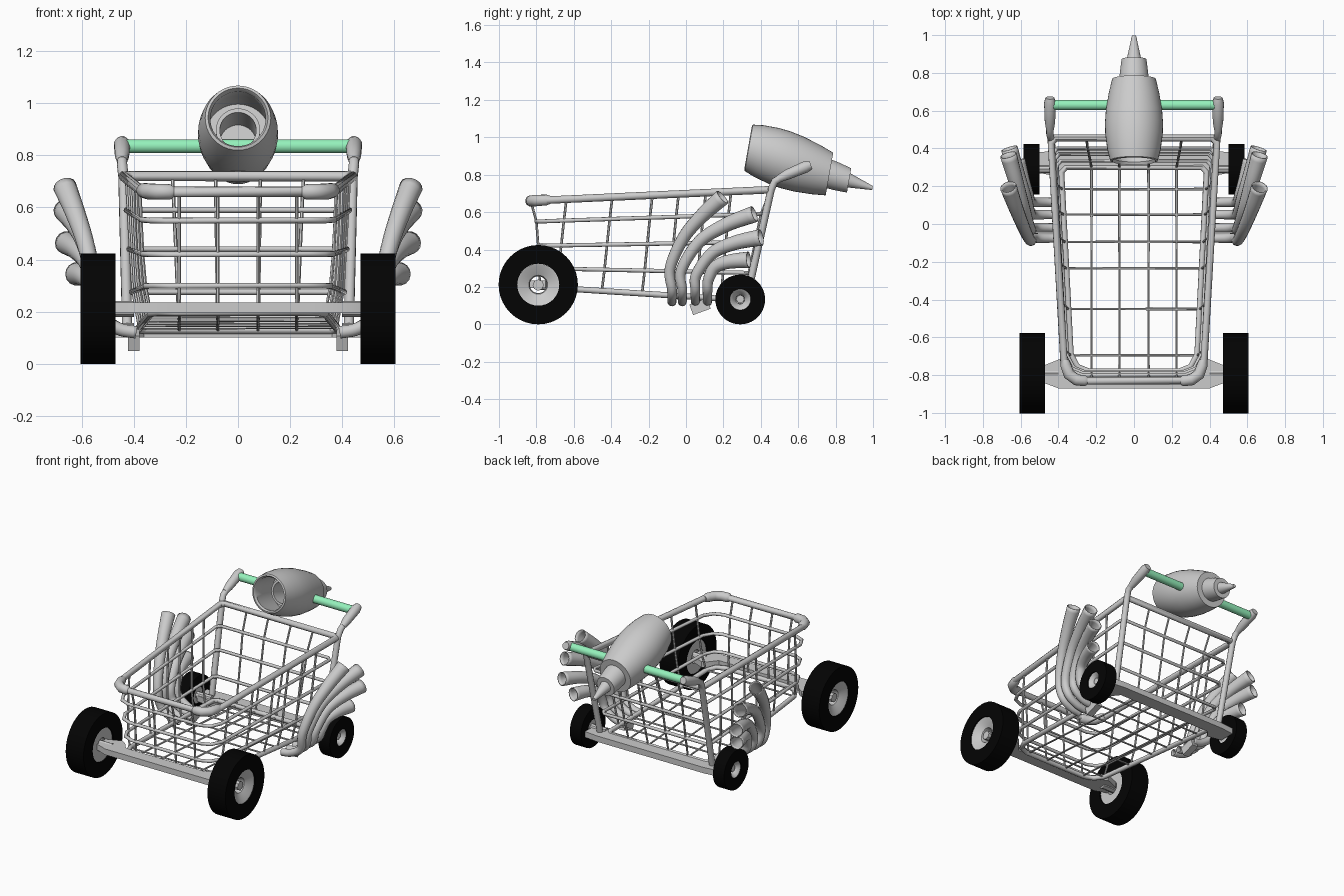
import bpy, bmesh
from math import sin, cos, pi, radians
from mathutils import Vector, Matrix

if "Cube" in bpy.data.objects:
    bpy.data.objects.remove(bpy.data.objects["Cube"])


def material(name, col):
    m = bpy.data.materials.new(name)
    m.diffuse_color = (*col, 1)
    m.use_nodes = True
    m.node_tree.nodes["Principled BSDF"].inputs["Base Color"].default_value = m.diffuse_color
    return m


BLACK = material("black_rubber", (0.001, 0.001, 0.001))
GREEN = material("green_grip", (0.3, 0.88, 0.5))


def finish(bm, name, mirror=False, mat=None):
    bmesh.ops.recalc_face_normals(bm, faces=bm.faces)
    me = bpy.data.meshes.new(name)
    bm.to_mesh(me)
    bm.free()
    ob = bpy.data.objects.new(name, me)
    bpy.context.collection.objects.link(ob)
    if mat:
        me.materials.append(mat)
    if mirror:
        ob.modifiers.new("mirror", 'MIRROR')
    return ob


def bridge(bm, rings, closed):
    for i in range(len(rings) if closed else len(rings) - 1):
        a, b = rings[i], rings[(i + 1) % len(rings)]
        n = len(a)
        for j in range(n):
            bm.faces.new((a[j], a[(j + 1) % n], b[(j + 1) % n], b[j]))


def sweep(bm, pts, r, sides=8, closed=False, caps=True):
    """Round bar along a path; r is a number or one radius per point."""
    pts = [Vector(p) for p in pts]
    n = len(pts)
    rs = r if isinstance(r, list) else [r] * n
    rings, u = [], None
    for i, p in enumerate(pts):
        prev = pts[i - 1] if (i or closed) else p
        nxt = pts[(i + 1) % n] if (i < n - 1 or closed) else p
        t = ((p - prev).normalized() + (nxt - p).normalized()).normalized()
        if u is None:
            u = t.orthogonal()
        u = (u - t * u.dot(t)).normalized()
        v = t.cross(u)
        rings.append([bm.verts.new(p + rs[i] * (u * cos(2 * pi * k / sides) + v * sin(2 * pi * k / sides)))
                      for k in range(sides)])
    bridge(bm, rings, closed)
    if caps and not closed:
        bm.faces.new(rings[0])
        bm.faces.new(rings[-1])


def bar(name, pts, r, sides=10, closed=False, caps=True, mirror=False, mat=None):
    bm = bmesh.new()
    sweep(bm, pts, r, sides, closed, caps)
    return finish(bm, name, mirror, mat)


def smooth_path(pts, steps=6):
    p = [Vector(q) for q in pts]
    p = [2 * p[0] - p[1]] + p + [2 * p[-1] - p[-2]]
    out = []
    for i in range(1, len(p) - 2):
        a, b, c, d = p[i - 1:i + 3]
        for k in range(steps):
            t = k / steps
            out.append(0.5 * (2 * b + (c - a) * t + (2 * a - 5 * b + 4 * c - d) * t * t + (3 * b - a - 3 * c + d) * t ** 3))
    return out + [p[-2]]


def lathe(name, prof, matrix, segs=32, closed=False, mirror=False, mat=None):
    """Revolve (radius, distance) points about local z."""
    bm = bmesh.new()
    rings = [[bm.verts.new((r * cos(2 * pi * k / segs), r * sin(2 * pi * k / segs), a)) for k in range(segs)]
             for r, a in prof]
    bridge(bm, rings, closed)
    if not closed:
        bm.faces.new(rings[0])
        bm.faces.new(rings[-1])
    bm.transform(matrix)
    return finish(bm, name, mirror, mat)


def beam(name, half, z0, z1):
    """Flat plate from its right-hand outline, mirrored to the left."""
    outline = half + [(-x, y) for x, y in reversed(half)]
    bm = bmesh.new()
    low, high = [[bm.verts.new((x, y, z)) for x, y in outline] for z in (z0, z1)]
    bridge(bm, [low, high], False)
    bm.faces.new(low)
    bm.faces.new(high)
    return finish(bm, name)


# Basket hoops, bottom to top: front y, half width, z; back y, half width, z; bar radius
HOOPS = [(-.78, .33, .20, .30, .385, .13, .016),
         (-.785, .35, .30, .335, .41, .275, .011),
         (-.79, .36, .42, .37, .42, .44, .011),
         (-.80, .365, .55, .40, .43, .59, .011),
         (-.83, .365, .66, .455, .44, .72, .02)]


def side_point(h, y, s=1):
    yf, wf, zf, yb, wb, zb, _ = h
    t = (y - yf) / (yb - yf)
    return (s * (wf + (wb - wf) * t), y, zf + (zb - zf) * t)


NAMES = ["basket_floor_frame", "lower_hoop", "middle_hoop", "upper_hoop", "basket_rim"]
for name, h in zip(NAMES, HOOPS):
    yf, wf, zf, yb, wb, zb, r = h
    half = [(wf - .09, yf, zf), (wf - .03, yf + .025, zf), side_point(h, yf + .09),
            side_point(h, yb - .025), (wb - .025, yb, zb)]
    bar(name, half + [(-x, y, z) for x, y, z in reversed(half)], r, closed=True)

# Basket wires: U-shaped cross wires, then lengthwise wires
bm = bmesh.new()
for y in (-.695, -.45, -.235, -.095, .05, .185):
    up = [side_point(h, y + .014 * k) for k, h in enumerate(HOOPS)]
    sweep(bm, [(-x, b, c) for x, b, c in reversed(up)] + up, .007, 6)
for x in (-.225, -.077, .077, .225):
    front = [(x, h[0], h[2]) for h in HOOPS]
    back = [(x * (1 + .03 * k), h[3], h[5]) for k, h in enumerate(HOOPS)]
    sweep(bm, front[::-1] + back, .007, 6)
finish(bm, "basket_wires")

# Thick front corner bumpers
bar("corner_bumper", [(.245, -.83, .66), (.26, -.83, .66), (.305, -.825, .66), (.345, -.795, .662),
                      (.362, -.745, .665), (.366, -.72, .666)], [.02, .03, .031, .031, .029, .02], 12, mirror=True)

# Rear posts, handle brackets and grip
bar("rear_post", [(.425, .32, .12), (.44, .455, .72), (.445, .475, .765), (.445, .51, .785)], .02, mirror=True)
bar("handle_bracket", [(.445, .495, .778), (.445, .54, .80), (.445, .64, .842), (.445, .668, .852)],
    [.02, .028, .032, .024], 12, mirror=True)
bar("handle_grip", [(-.43, .63, .835), (.43, .63, .835)], .027, 20, mat=GREEN)

# Axle beams
beam("front_axle_beam", [(.27, -.87), (.40, -.87), (.48, -.84), (.48, -.75), (.38, -.71), (.345, -.73), (.30, -.785)],
     .195, .235)
beam("rear_axle_beam", [(.36, .30), (.40, .25), (.50, .27), (.50, .38), (.40, .39)], .10, .14)
bar("front_axle", [(.40, -.79, .21), (.57, -.79, .21)], .03, 8, mirror=True)
bar("rear_axle", [(.40, .29, .135), (.56, .29, .135)], .022, 8, mirror=True)

# Wheels: black tyre with a dished grey hub
for nm, R, x0, x1, y, f in (("front", .212, .47, .605, -.79, .53), ("rear", .133, .50, .585, .29, .42)):
    M = Matrix.Translation((0, y, R)) @ Matrix.Rotation(pi / 2, 4, 'Y')
    h = R * f
    lathe(nm + "_tyre", [(h, x0), (R, x0), (R, x1), (h, x1)], M, 40, True, True, BLACK)
    lathe(nm + "_hub", [(h, x0 + .01), (h, x1 - .008), (h * .9, x1 - .012), (h * .45, x1 - .04),
                        (h * .4, x1 - .06), (h * .4, x0 + .01)], M, 32, True, True)

# Jet engine: turned shell, sheared so its axis drops toward the tail
prof = [(.07, .30), (.07, .15), (.085, .15), (.085, .22), (.125, .22), (.118, .10), (.106, .015), (.115, 0),
        (.126, .004), (.141, .06), (.152, .14), (.154, .20), (.149, .27), (.134, .36), (.116, .435),
        (.077, .435), (.075, .47), (.066, .54), (.038, .54), (.034, .56), (.011, .665)]
tilt = radians(10)
J = Matrix(((1, 0, 0, 0), (0, sin(tilt), 1, .332), (0, cos(tilt), -.325, .945), (0, 0, 0, 1)))
lathe("jet_engine", prof, J, 40)

# Four flared exhaust pipes per side
PIPES = [(-.075, [(.55, -.085, .30), (.585, -.015, .46), (.625, .085, .58), (.665, .195, .68)]),
         (-.02, [(.55, -.025, .29), (.58, .07, .44), (.62, .21, .53), (.665, .365, .59)]),
         (.05, [(.55, .055, .265), (.575, .14, .38), (.615, .26, .435), (.66, .40, .465)]),
         (.115, [(.55, .12, .24), (.565, .155, .305), (.59, .23, .335), (.62, .335, .345)])]
for i, (y, rest) in enumerate(PIPES):
    path = smooth_path([(.39, y, .12), (.46, y, .135), (.53, y, .185)] + rest)
    n = len(path) - 1
    rad = [.024 + .021 * (k / n) ** 2 for k in range(n + 1)]
    ob = bar(f"exhaust_pipe_{i + 1}", path, rad, 14, caps=False, mirror=True)
    ob.modifiers.new("wall", 'SOLIDIFY').thickness = .006

# Exhaust manifold under each side rail
bm = bmesh.new()
bmesh.ops.create_cube(bm, size=1, matrix=Matrix.Translation((.40, .075, .095))
                      @ Matrix.Rotation(radians(20), 4, 'X') @ Matrix.Diagonal((.045, .10, .06, 1)))
finish(bm, "exhaust_manifold", True)

# Smooth shading with sharp edges kept
bpy.ops.object.select_all(action='SELECT')
bpy.context.view_layer.objects.active = bpy.context.selected_objects[0]
bpy.ops.object.shade_smooth_by_angle(angle=radians(38))
